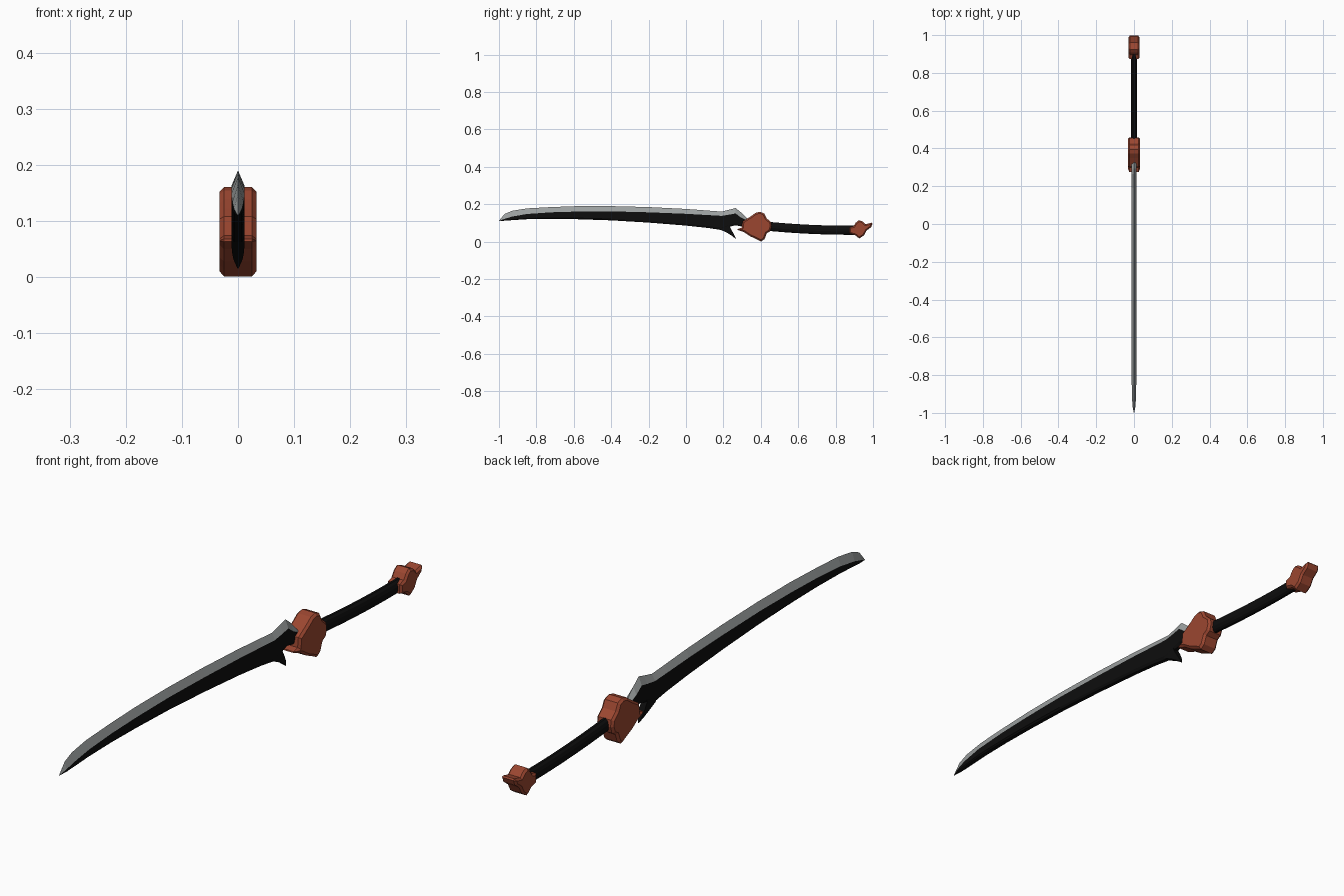
import bpy, bmesh, math

if "Cube" in bpy.data.objects:
    bpy.data.objects.remove(bpy.data.objects["Cube"])


def material(name, rgb):
    m = bpy.data.materials.new(name)
    m.diffuse_color = (*rgb, 1)
    m.use_nodes = True
    m.node_tree.nodes["Principled BSDF"].inputs["Base Color"].default_value = m.diffuse_color
    return m


BLACK = material("black", (0.004, 0.004, 0.004))
STEEL = material("steel grey", (0.33, 0.35, 0.35))
RUST = material("rust red", (0.33, 0.062, 0.03))


def finish(name, bm, mats):
    bmesh.ops.remove_doubles(bm, verts=bm.verts, dist=0.00001)
    bmesh.ops.recalc_face_normals(bm, faces=bm.faces)
    me = bpy.data.meshes.new(name)
    bm.to_mesh(me)
    bm.free()
    for m in mats:
        me.materials.append(m)
    ob = bpy.data.objects.new(name, me)
    bpy.context.collection.objects.link(ob)
    return ob


def loft(name, rings, mats, rule=lambda j: 0):
    """Skin a list of closed rings; rule picks a material per side strip."""
    bm = bmesh.new()
    rows = [[bm.verts.new(p) for p in r] for r in rings]
    n = len(rings[0])
    for a, b in zip(rows, rows[1:]):
        for j in range(n):
            k = (j + 1) % n
            bm.faces.new((a[j], a[k], b[k], b[j])).material_index = rule(j)
    bm.faces.new(rows[0])
    bm.faces.new(rows[-1])
    return finish(name, bm, mats)


def plate(name, outline, half, chamfer):
    """Side outline (y, z) extruded across x, with chamfered rims."""
    bm = bmesh.new()
    a = [bm.verts.new((-half, y, z)) for y, z in outline]
    b = [bm.verts.new((half, y, z)) for y, z in outline]
    bm.faces.new(a)
    bm.faces.new(b)
    for j in range(len(a)):
        k = (j + 1) % len(a)
        bm.faces.new((a[j], a[k], b[k], b[j]))
    ob = finish(name, bm, [RUST])
    mod = ob.modifiers.new("chamfer", 'BEVEL')
    mod.width = chamfer
    mod.segments = 1
    mod.limit_method = 'ANGLE'
    mod.angle_limit = math.radians(80)
    return ob


# Blade: y, cutting edge, bevel line, spine, half thickness
stations = [(-1.0, .112, .111, .110, .001), (-.97, .148, .122, .112, .007),
            (-.93, .165, .134, .115, .010), (-.85, .178, .148, .120, .012),
            (-.72, .185, .157, .122, .012), (-.58, .190, .161, .120, .012),
            (-.40, .190, .162, .114, .012), (-.20, .185, .157, .102, .012),
            (0, .175, .149, .086, .012), (.12, .166, .142, .073, .012),
            (.19, .161, .138, .062, .012), (.235, .172, .145, .080, .012),
            (.265, .180, .151, .088, .012), (.295, .156, .128, .082, .012),
            (.335, .116, .108, .078, .012)]
rings = [[(0, y, t), (w, y, m), (w, y, b + (m - b) * .15), (w * .6, y, b),
          (-w * .6, y, b), (-w, y, b + (m - b) * .15), (-w, y, m)]
         for y, t, m, b, w in stations]
loft("blade", rings, [BLACK, STEEL], lambda j: int(j in (0, 6)))

# Hooked spur under the blade root: front point, rear point, half thickness
spur = [((.17, .080), (.236, .100), .0115), ((.188, .0625), (.234, .080), .0115),
        ((.222, .046), (.246, .058), .011), ((.246, .031), (.257, .038), .008),
        ((.266, .015), (.267, .016), .001)]
loft("blade_spur", [[(-w, *f), (w, *f), (w, *r), (-w, *r)] for f, r, w in spur], [BLACK])

# Guard block
plate("guard", [(.268, .066), (.298, .074), (.302, .108), (.325, .122), (.350, .138),
                (.372, .154), (.395, .160), (.418, .151), (.430, .126), (.455, .104),
                (.458, .080), (.450, .056), (.432, .045), (.420, .014), (.402, .001),
                (.376, .014), (.345, .028), (.312, .050)], .033, .010)

# Curved grip
grip = []
for i in range(11):
    t = i / 10
    y = .43 + .47 * t
    z = .083 - .046 * t + .024 * t * t
    grip.append([(.0165 * math.cos(a), y, z + .025 * math.sin(a))
                 for a in (math.tau * (k + .5) / 12 for k in range(12))])
loft("grip", grip, [BLACK])

# Pommel
plate("pommel", [(.873, .044), (.873, .077), (.896, .083), (.908, .102), (.925, .115),
                 (.944, .108), (.960, .093), (1.0, .103), (.990, .078), (.966, .060),
                 (.952, .034), (.926, .017), (.906, .034)], .029, .007)
